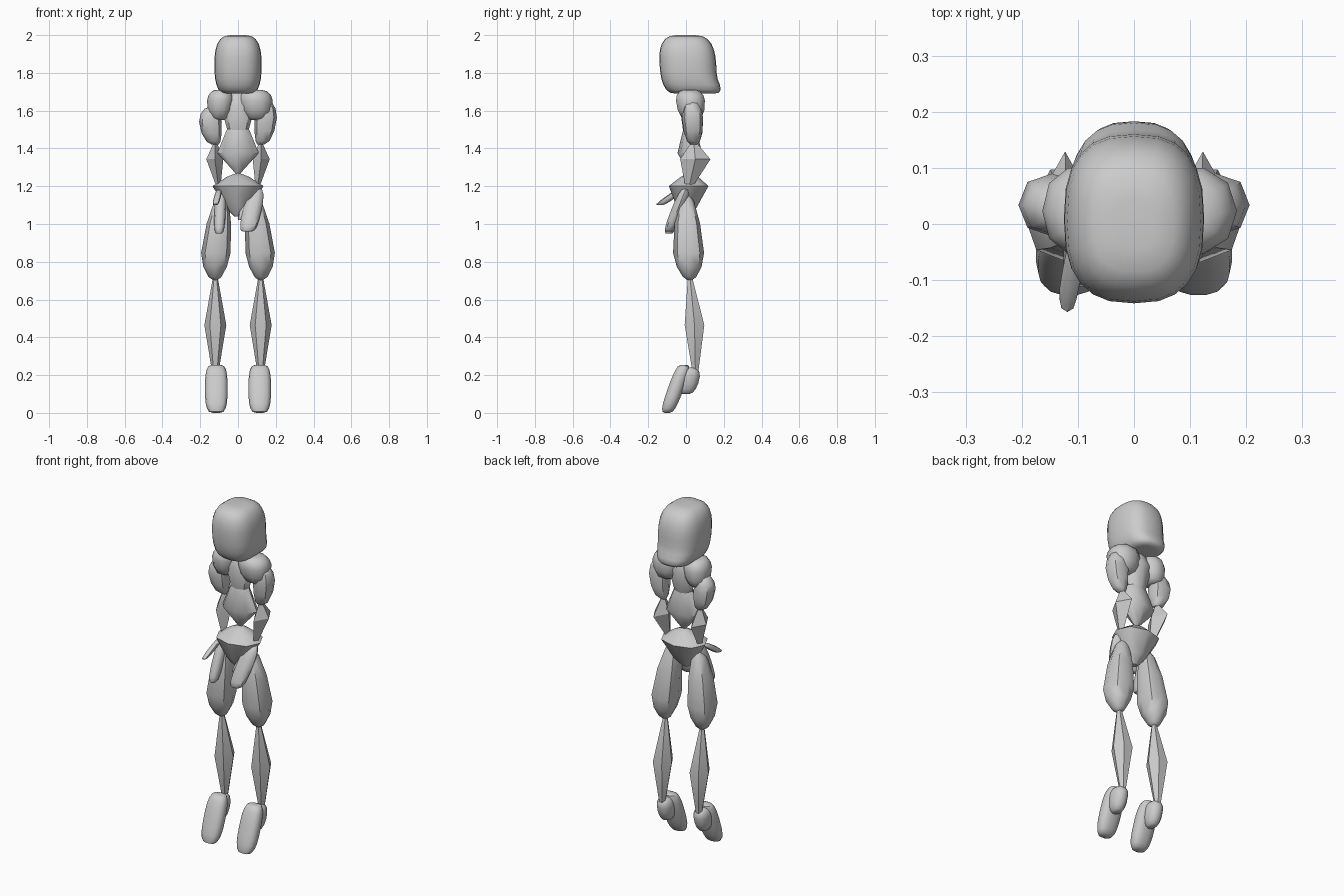
import bpy
import bmesh
from math import cos, sin, pi, radians
from mathutils import Vector

cube = bpy.data.objects.get("Cube")
if cube:
    bpy.data.objects.remove(cube)

grey = bpy.data.materials.new("plain_grey")
grey.use_nodes = True
grey.diffuse_color = (0.6, 0.6, 0.6, 1)
shader = next(node for node in grey.node_tree.nodes if node.type == "BSDF_PRINCIPLED")
shader.inputs["Base Color"].default_value = grey.diffuse_color


def rounded(value, square):
    """Superellipse coordinate: higher square gives a boxier section."""
    size = abs(value) ** (2 / square)
    return size if value >= 0 else -size


def limb(name, start, end, width, depth, peak=0.5, fullness=1, tips=(0.1, 0.1),
         bow=(0, 0, 0), sides=8, square=2.2, steps=2, side=1, sharp=45):
    """Skin level sections from start down to end, widest at the peak.

    A fullness of one tapers straight; larger values round the ends.
    """
    start, end, bow = Vector(start), Vector(end), Vector(bow)
    ramp = [1 - cos(pi / 2 * i / steps) for i in range(steps + 1)]
    levels = [(peak * m, m, tips[0]) for m in ramp]
    levels += [(1 - (1 - peak) * m, m, tips[1]) for m in reversed(ramp[:-1])]

    bm = bmesh.new()
    loops = []
    for t, m, tip in levels:
        swell = (1 - (1 - m) ** fullness) ** (1 / fullness)
        scale = tip + (1 - tip) * swell
        centre = start.lerp(end, t) + bow * swell
        loop = []
        for i in range(sides):
            angle = 2 * pi * i / sides
            x = centre.x + width * scale * rounded(cos(angle), square)
            y = centre.y + depth * scale * rounded(sin(angle), square)
            loop.append(bm.verts.new((side * x, y, centre.z)))
        loops.append(loop)
    for upper, lower in zip(loops, loops[1:]):
        for i in range(sides):
            j = (i + 1) % sides
            bm.faces.new((upper[i], upper[j], lower[j], lower[i]))
    bm.faces.new(loops[0])
    bm.faces.new(loops[-1])
    bmesh.ops.recalc_face_normals(bm, faces=bm.faces)

    mesh = bpy.data.meshes.new(name)
    bm.to_mesh(mesh)
    bm.free()
    mesh.materials.append(grey)
    part = bpy.data.objects.new(name, mesh)
    bpy.context.collection.objects.link(part)
    bpy.ops.object.select_all(action="DESELECT")
    part.select_set(True)
    bpy.context.view_layer.objects.active = part
    bpy.ops.object.shade_smooth_by_angle(angle=radians(sharp))
    return part


# Head: rounded block whose lower back is drawn out to a sharp edge
head = limb("head", start=(0, 0, 2), end=(0, 0.02, 1.69), width=0.125, depth=0.15,
            fullness=2.6, tips=(0.3, 0.5), sides=24, square=2.6, steps=6)
for vertex in head.data.vertices:
    if vertex.co.y > 0.03 and vertex.co.z < 1.78:
        vertex.co.y += 0.6 * (1.78 - vertex.co.z)

# Trunk: breastbone, flared belly and winged pelvis meeting at a point
limb("upper_chest", start=(0, 0.03, 1.7), end=(0, 0.02, 1.45), width=0.09, depth=0.06,
     peak=0.3, fullness=1.2, tips=(0.4, 0.4))
limb("belly", start=(0, 0.02, 1.55), end=(0, 0.02, 1.26), width=0.11, depth=0.065,
     peak=0.6, tips=(0.35, 0.05))
limb("pelvis", start=(0, 0.02, 1.27), end=(0, 0, 1.04), width=0.135, depth=0.105,
     peak=0.3, fullness=1.2, tips=(0.05, 0.15))

for side, label in ((1, "left"), (-1, "right")):
    # Arms: the left shoulder sits a little higher and wider
    lift = 0.02 * side
    limb(label + "_shoulder", start=(0.09, 0.02, 1.71), end=(0.1, 0.03, 1.55),
         width=0.08 + lift / 2, depth=0.08, peak=0.35, fullness=2, tips=(0.4, 0.4),
         sides=10, steps=3, side=side)
    limb(label + "_upper_arm", start=(0.13, 0.03, 1.64 + lift), end=(0.12, 0.04, 1.42),
         width=0.06, depth=0.056, peak=0.4, fullness=1.8, tips=(0.4, 0.3),
         bow=(0.02, 0, 0), steps=3, side=side)
    limb(label + "_forearm", start=(0.12, 0.04, 1.44), end=(0.1, 0.01, 1.17),
         width=0.045, depth=0.08, peak=0.36, bow=(0.01, 0.02, 0),
         sides=4, square=2, side=side, sharp=30)

    # Legs: heavy thighs, faceted spindle calves
    limb(label + "_thigh", start=(0.08, 0, 1.16), end=(0.12, 0.02, 0.7),
         width=0.078, depth=0.082, peak=0.68, fullness=1.6, tips=(0.2, 0.1),
         bow=(0.01, 0, 0), steps=3, side=side)
    limb(label + "_calf", start=(0.12, 0.02, 0.73), end=(0.12, 0.05, 0.2),
         width=0.058, depth=0.06, tips=(0.18, 0.25), bow=(0, 0.01, 0),
         sides=6, square=2, side=side)

    # Feet hang with the toes down and the heel behind
    limb(label + "_foot", start=(0.115, -0.01, 0.254), end=(0.115, -0.1, 0),
         width=0.06, depth=0.043, fullness=2.8, tips=(0.4, 0.3),
         sides=14, square=2.5, steps=5, side=side)
    limb(label + "_heel", start=(0.12, 0.02, 0.24), end=(0.12, 0, 0.1),
         width=0.045, depth=0.06, peak=0.35, fullness=2, tips=(0.3, 0.3),
         sides=12, steps=4, side=side)

# Left hand: broad mitten with a short thumb
limb("left_hand", start=(0.1, 0, 1.19), end=(0.05, -0.09, 0.96), width=0.05, depth=0.035,
     fullness=2.5, tips=(0.2, 0.5), sides=10, steps=4)
limb("left_thumb", start=(0.05, -0.02, 1.11), end=(0.01, -0.05, 1.02), width=0.022,
     depth=0.02, fullness=2, tips=(0.3, 0.3), steps=3)

# Right hand: edge-on fingers with the thumb reaching forward
limb("right_hand", start=(0.09, 0, 1.19), end=(0.1, -0.09, 0.95), width=0.03, depth=0.035,
     fullness=2.5, tips=(0.2, 0.5), sides=10, steps=4, side=-1)
limb("right_thumb", start=(0.1, -0.03, 1.18), end=(0.12, -0.14, 1.1), width=0.018,
     depth=0.03, fullness=2.5, tips=(0.5, 0.5), steps=3, side=-1)
